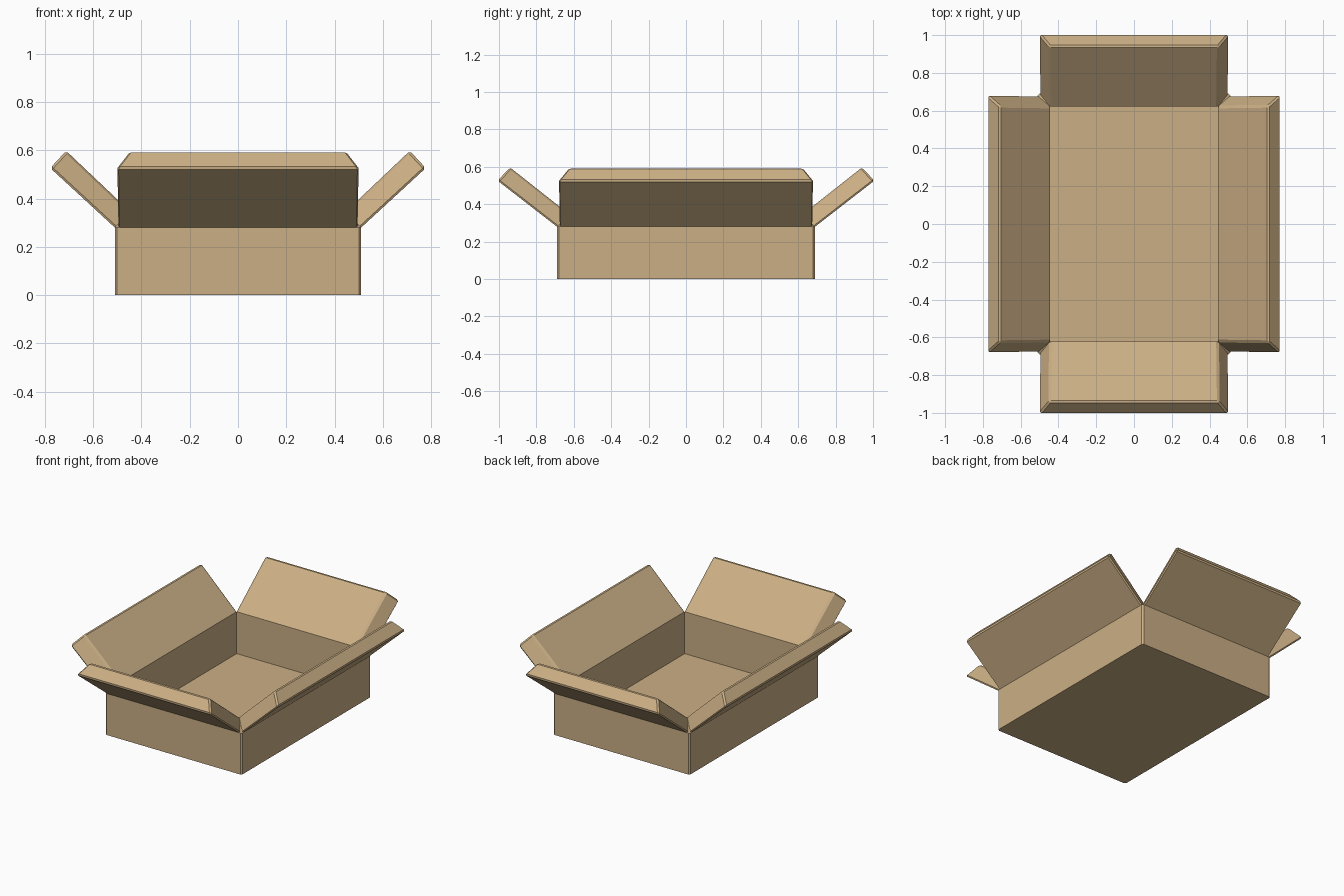
import bpy
import bmesh

cube = bpy.data.objects.get("Cube")
if cube:
    bpy.data.objects.remove(cube, do_unlink=True)

# Cardboard material
card = bpy.data.materials.new("cardboard")
card.use_nodes = True
card.diffuse_color = (0.60, 0.43, 0.235, 1)
card.node_tree.nodes["Principled BSDF"].inputs["Base Color"].default_value = card.diffuse_color

HALF_X, HALF_Y = 0.51, 0.69      # outside of the box
IN_X, IN_Y = 0.445, 0.622        # inside of the box
FOLD, RIM, FLOOR = 0.28, 0.345, 0.062
CHAMFER = 0.01


def make_object(name, bm):
    mesh = bpy.data.meshes.new(name)
    bm.to_mesh(mesh)
    bm.free()
    mesh.materials.append(card)
    obj = bpy.data.objects.new(name, mesh)
    bpy.context.collection.objects.link(obj)
    return obj


def box_body():
    bm = bmesh.new()
    # Counter-clockwise rings: chamfered outside, square inside
    outer, inner = [], []
    for sx, sy in ((1, 1), (-1, 1), (-1, -1), (1, -1)):
        pair = [(sx * HALF_X, sy * (HALF_Y - CHAMFER)), (sx * (HALF_X - CHAMFER), sy * HALF_Y)]
        outer += pair if sx == sy else pair[::-1]
        inner.append((sx * IN_X, sy * IN_Y))

    def ring(points, z):
        return [bm.verts.new((x, y, z)) for x, y in points]

    base, top = ring(outer, 0), ring(outer, FOLD)
    floor, lip = ring(inner, FLOOR), ring(inner, RIM)
    bm.faces.new(base[::-1])
    bm.faces.new(floor)
    for i in range(len(base)):
        j = (i + 1) % len(base)
        bm.faces.new((base[i], base[j], top[j], top[i]))
    for i in range(len(floor)):
        j = (i + 1) % len(floor)
        bm.faces.new((floor[j], floor[i], lip[i], lip[j]))
        # Mitred rim: one corner triangle, one sloping strip
        a, b, c = top[2 * i], top[2 * i + 1], top[2 * j]
        bm.faces.new((a, b, lip[i]))
        bm.faces.new((b, c, lip[j], lip[i]))
    make_object("box_body", bm)


def flap(name, axis, sign, reach, out_half, in_half, fold_out, fold_in):
    """Thick flap with slanted ends, open along its fold line."""
    bm = bmesh.new()
    # Profile as (distance outward, height, half width)
    profile = [
        (fold_out, FOLD, out_half),
        (reach, 0.526, out_half + 0.004),
        (reach - 0.066, 0.597, in_half + 0.004),
        (fold_in, RIM, in_half),
    ]

    def place(d, w, z):
        return (sign * d, w, z) if axis == "x" else (w, sign * d, z)

    ends = [[bm.verts.new(place(d, side * w, z)) for d, z, w in profile] for side in (-1, 1)]
    for end in ends:
        bm.faces.new(end)
    for i in range(len(profile) - 1):
        bm.faces.new((ends[0][i], ends[0][i + 1], ends[1][i + 1], ends[1][i]))
    # Close temporarily so that the normals point outwards
    fold = bm.faces.new((ends[0][0], ends[0][3], ends[1][3], ends[1][0]))
    bmesh.ops.recalc_face_normals(bm, faces=bm.faces)
    bmesh.ops.delete(bm, geom=[fold], context="FACES_ONLY")
    # Small flat bevel on the free edges
    free = [e for e in bm.edges if not e.is_boundary]
    bmesh.ops.bevel(bm, geom=free, offset=CHAMFER, segments=1, affect="EDGES", profile=0.5)
    make_object(name, bm)


box_body()
for name, sign in (("left_flap", 1), ("right_flap", -1)):
    flap(name, "x", sign, 0.777, HALF_Y - CHAMFER, IN_Y, HALF_X, IN_X)
for name, sign in (("back_flap", 1), ("front_flap", -1)):
    flap(name, "y", sign, 1.007, HALF_X - CHAMFER, IN_X, HALF_Y, IN_Y)
